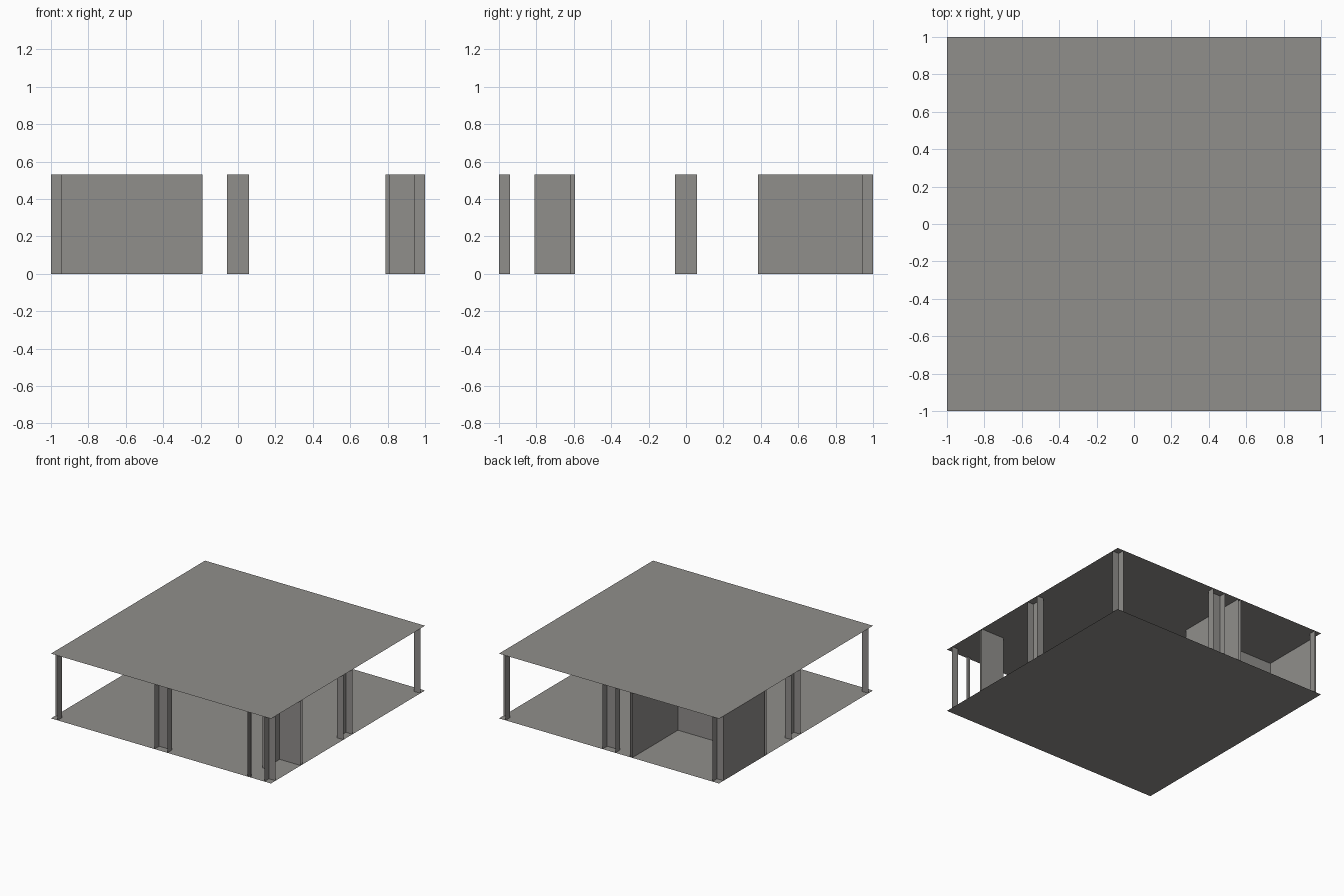
import bpy
from math import pi
from mathutils import Matrix, Vector

cube = bpy.data.objects.get("Cube")
if cube:
    bpy.data.objects.remove(cube, do_unlink=True)

HEIGHT = 0.532   # storey height
INNER = 0.94     # inner face of the posts
HALF = 0.058     # half width of the middle columns
WALL = 0.021     # partition thickness

plaster = bpy.data.materials.new("warm_grey_plaster")
plaster.use_nodes = True
colour = (0.28, 0.272, 0.26, 1)
plaster.diffuse_color = colour
plaster.node_tree.nodes["Principled BSDF"].inputs["Base Color"].default_value = colour


def make_object(name, verts, faces):
    mesh = bpy.data.meshes.new(name)
    mesh.from_pydata(verts, [], faces)
    mesh.materials.append(plaster)
    obj = bpy.data.objects.new(name, mesh)
    bpy.context.collection.objects.link(obj)
    return obj


def slab(name, z):
    make_object(name, [(-1, -1, z), (1, -1, z), (1, 1, z), (-1, 1, z)], [(0, 1, 2, 3)])


def wall_run(name, path, turn=0):
    """Raise an open plan line to the storey height, turned about the centre."""
    spin = Matrix.Rotation(turn, 3, "Z")
    plan = [spin @ Vector((x, y, 0)) for x, y in path]
    n = len(plan)
    verts = plan + [p + Vector((0, 0, HEIGHT)) for p in plan]
    make_object(name, verts, [(i, i + 1, n + i + 1, n + i) for i in range(n - 1)])


# Floor and roof sheets
slab("floor", 0)
slab("roof", HEIGHT)

# Corner posts and middle columns, as recesses open to the outside
sides = ("front", "right", "back", "left")
for i, side in enumerate(sides):
    wall_run(side + "_column", [(-HALF, -1), (-HALF, -INNER), (HALF, -INNER), (HALF, -1)], i * pi / 2)
    wall_run(side + "_corner_post", [(INNER, -1), (INNER, -INNER), (1, -INNER)], i * pi / 2)

# Large back room: outer faces, then inner faces with its outside wall
rx, ry = -0.19, 0.385
wall_run("back_room_outer_wall", [(rx, 1), (rx, ry), (-1, ry)])
wall_run("back_room_inner_wall", [(rx - WALL, 1), (rx - WALL, ry + WALL),
                                  (-1, ry + WALL), (-1, INNER)])

# Small front room: partition with a doorway beside the front stub
sx, sy, door = 0.788, -0.593, -0.81
wall_run("small_room_partition", [(1, sy), (sx, sy), (sx, door), (sx + WALL, door),
                                  (sx + WALL, sy - WALL), (1, sy - WALL)])
wall_run("doorway_stub", [(sx, -1), (sx, -0.98), (sx + WALL, -0.98), (sx + WALL, -1)])
